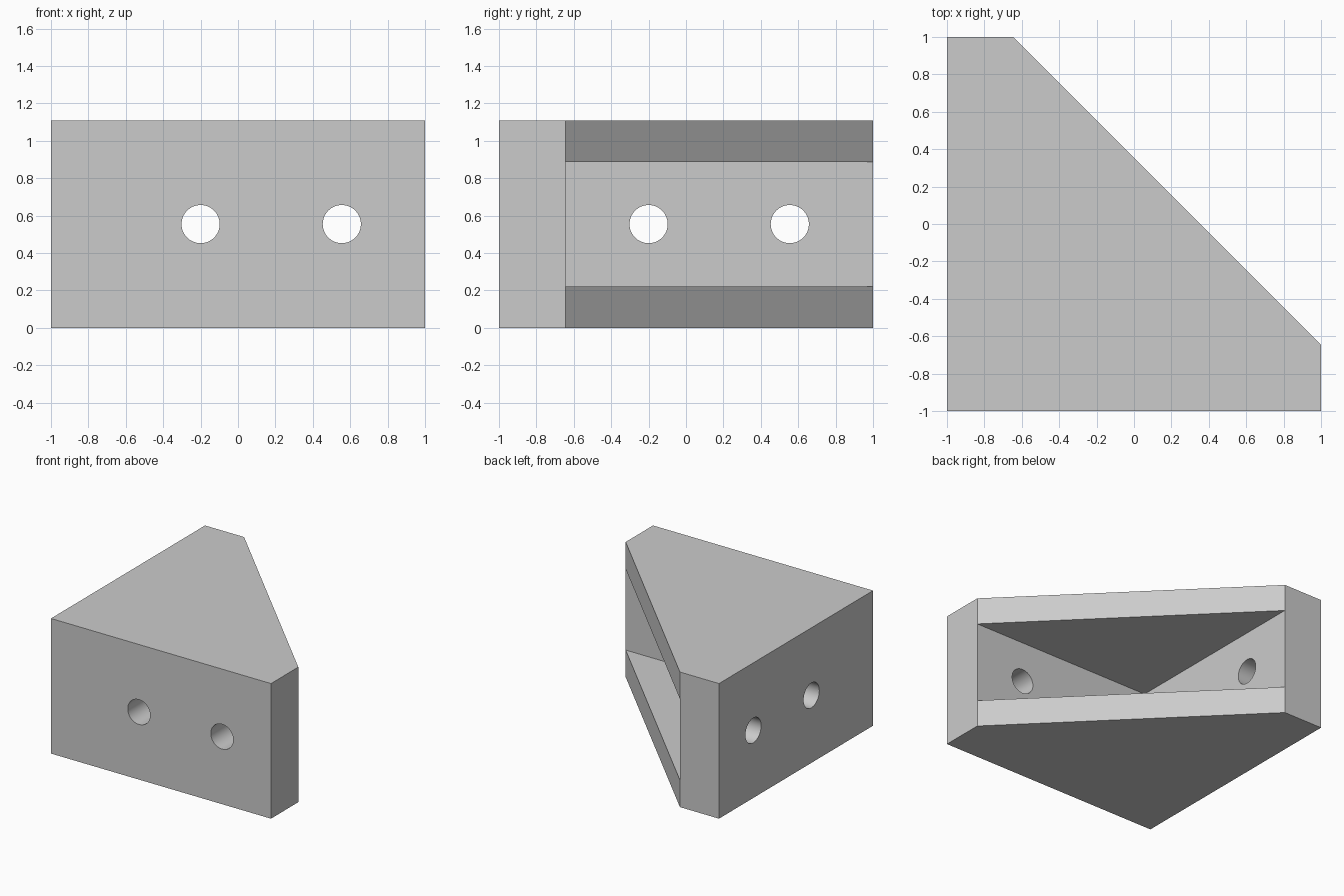
import bpy, bmesh, math
from mathutils import Vector

cube = bpy.data.objects.get("Cube")
if cube:
    bpy.data.objects.remove(cube, do_unlink=True)

HEIGHT = 1.11      # overall height
INNER = -0.645     # inner face of both walls
FLANGE = 0.222     # thickness of the top and bottom plates
HOLE_RADIUS = 0.102
HOLE_SPOTS = (-0.2, 0.555)

grey = bpy.data.materials.new("plain_grey")
grey.use_nodes = True
colour = (0.6, 0.6, 0.6, 1)
grey.diffuse_color = colour
grey.node_tree.nodes["Principled BSDF"].inputs["Base Color"].default_value = colour


def prism(name, outline, low, high):
    """Extrude a plan outline from one height to another."""
    bm = bmesh.new()
    face = bm.faces.new([bm.verts.new((x, y, low)) for x, y in outline])
    top = bmesh.ops.extrude_face_region(bm, geom=[face])["geom"]
    verts = [v for v in top if isinstance(v, bmesh.types.BMVert)]
    bmesh.ops.translate(bm, verts=verts, vec=(0, 0, high - low))
    bmesh.ops.recalc_face_normals(bm, faces=bm.faces)
    mesh = bpy.data.meshes.new(name)
    bm.to_mesh(mesh)
    bm.free()
    mesh.materials.append(grey)
    obj = bpy.data.objects.new(name, mesh)
    bpy.context.collection.objects.link(obj)
    return obj


def cut(target, cutter):
    """Subtract a hidden cutter from the target."""
    cutter.hide_render = True
    cutter.hide_viewport = True
    cutter.display_type = 'WIRE'
    mod = target.modifiers.new(cutter.name, 'BOOLEAN')
    mod.operation = 'DIFFERENCE'
    mod.solver = 'EXACT'
    mod.object = cutter


# Corner block with the slanted rear side
bracket = prism("corner_bracket",
                [(-1, -1), (1, -1), (1, INNER), (INNER, 1), (-1, 1)], 0, HEIGHT)

# Triangular pocket between the two plates
pocket = prism("pocket_cutter",
               [(INNER, INNER), (2, INNER), (2, 2), (INNER, 2)],
               FLANGE, HEIGHT - FLANGE)
cut(bracket, pocket)

# Two screw holes through each wall
for wall, axis in (("front", Vector((0, 1, 0))), ("side", Vector((1, 0, 0)))):
    for number, spot in enumerate(HOLE_SPOTS, 1):
        along = Vector((axis.y, axis.x, 0))
        bpy.ops.mesh.primitive_cylinder_add(
            vertices=64, radius=HOLE_RADIUS, depth=0.6,
            location=axis * -0.85 + along * spot + Vector((0, 0, HEIGHT / 2)),
            rotation=axis.to_track_quat('Z', 'Y').to_euler())
        hole = bpy.context.object
        hole.name = f"{wall}_hole_cutter_{number}"
        hole.data.materials.append(grey)
        # Smooth barrel, sharp rims after the cut
        for poly in hole.data.polygons:
            poly.use_smooth = len(poly.vertices) == 4
        cut(bracket, hole)
